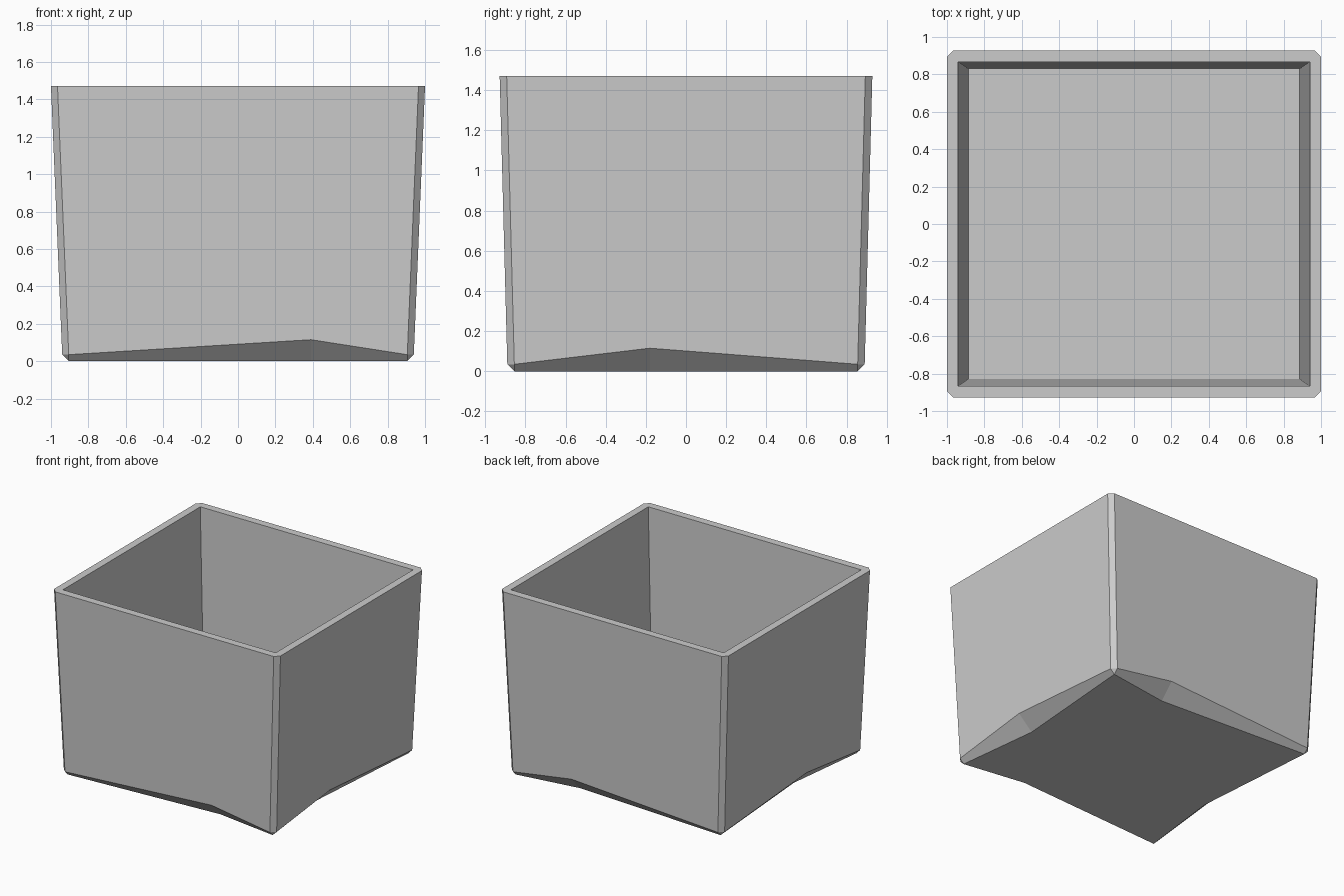
import bpy
import bmesh

# Remove the default object
cube = bpy.data.objects.get("Cube")
if cube:
    bpy.data.objects.remove(cube, do_unlink=True)

HEIGHT, CHAMFER = 1.47, 0.035
CORNERS = [(-1, -1), (1, -1), (1, 1), (-1, 1)]
NOTCH_X, NOTCH_Y, NOTCH_Z = 0.39, -0.18, 0.115

grey = bpy.data.materials.new("plain_grey")
grey.use_nodes = True
colour = (0.6, 0.6, 0.6, 1)
grey.diffuse_color = colour
grey.node_tree.nodes["Principled BSDF"].inputs["Base Color"].default_value = colour

bm = bmesh.new()


def square(hx, hy, z):
    """Four corner vertices, anticlockwise from front left of the grid."""
    return [bm.verts.new((sx * hx, sy * hy, z)) for sx, sy in CORNERS]


def side_mid(i, hx, hy, z):
    """Vertex part way along side i, on the line where the notches sit."""
    x, y = [(NOTCH_X, -hy), (hx, NOTCH_Y), (NOTCH_X, hy), (-hx, NOTCH_Y)][i]
    return bm.verts.new((x, y, z))


def chamfered(hx, hy, z, mid_hx, mid_hy, mid_z):
    """Per side: start, middle and end vertices, with the corners cut off."""
    sides = []
    for i in range(4):
        ends = []
        for sx, sy in (CORNERS[i], CORNERS[(i + 1) % 4]):
            cut_x, cut_y = (CHAMFER, 0) if i % 2 == 0 else (0, CHAMFER)
            ends.append(bm.verts.new((sx * (hx - cut_x), sy * (hy - cut_y), z)))
        sides.append((ends[0], side_mid(i, mid_hx, mid_hy, mid_z), ends[1]))
    return sides


# Outer shell rings, then the hollow
top = chamfered(1.0, 0.928, HEIGHT, 1.0, 0.928, HEIGHT)
low = chamfered(0.94, 0.89, CHAMFER, 0.943, 0.892, NOTCH_Z)
base = square(0.905, 0.855, 0)
base_mid = [side_mid(i, 0.825, 0.78, 0) for i in range(4)]
mouth = square(0.94, 0.867, HEIGHT)
floor = square(0.885, 0.829, 0.1)

for i in range(4):
    n = (i + 1) % 4
    (ta, tm, tb), (la, lm, lb) = top[i], low[i]
    faces = [
        # Outer wall and its corner strip
        (la, lm, tm, ta), (lm, lb, tb, tm), (lb, low[n][0], top[n][0], tb),
        # Sloping underside notch and corner tip
        (base[i], base_mid[i], lm, la), (base_mid[i], base[n], lb, lm),
        (base[n], low[n][0], lb),
        # Rim and inner wall
        (ta, tm, tb, mouth[n], mouth[i]), (tb, top[n][0], mouth[n]),
        (mouth[i], mouth[n], floor[n], floor[i]),
    ]
    for f in faces:
        bm.faces.new(f)

# Inner floor and underside
bm.faces.new(floor)
bm.faces.new([v for pair in zip(base, base_mid) for v in pair])
bmesh.ops.recalc_face_normals(bm, faces=bm.faces)

mesh = bpy.data.meshes.new("open_box")
bm.to_mesh(mesh)
bm.free()
mesh.materials.append(grey)
box = bpy.data.objects.new("open_box", mesh)
bpy.context.collection.objects.link(box)
